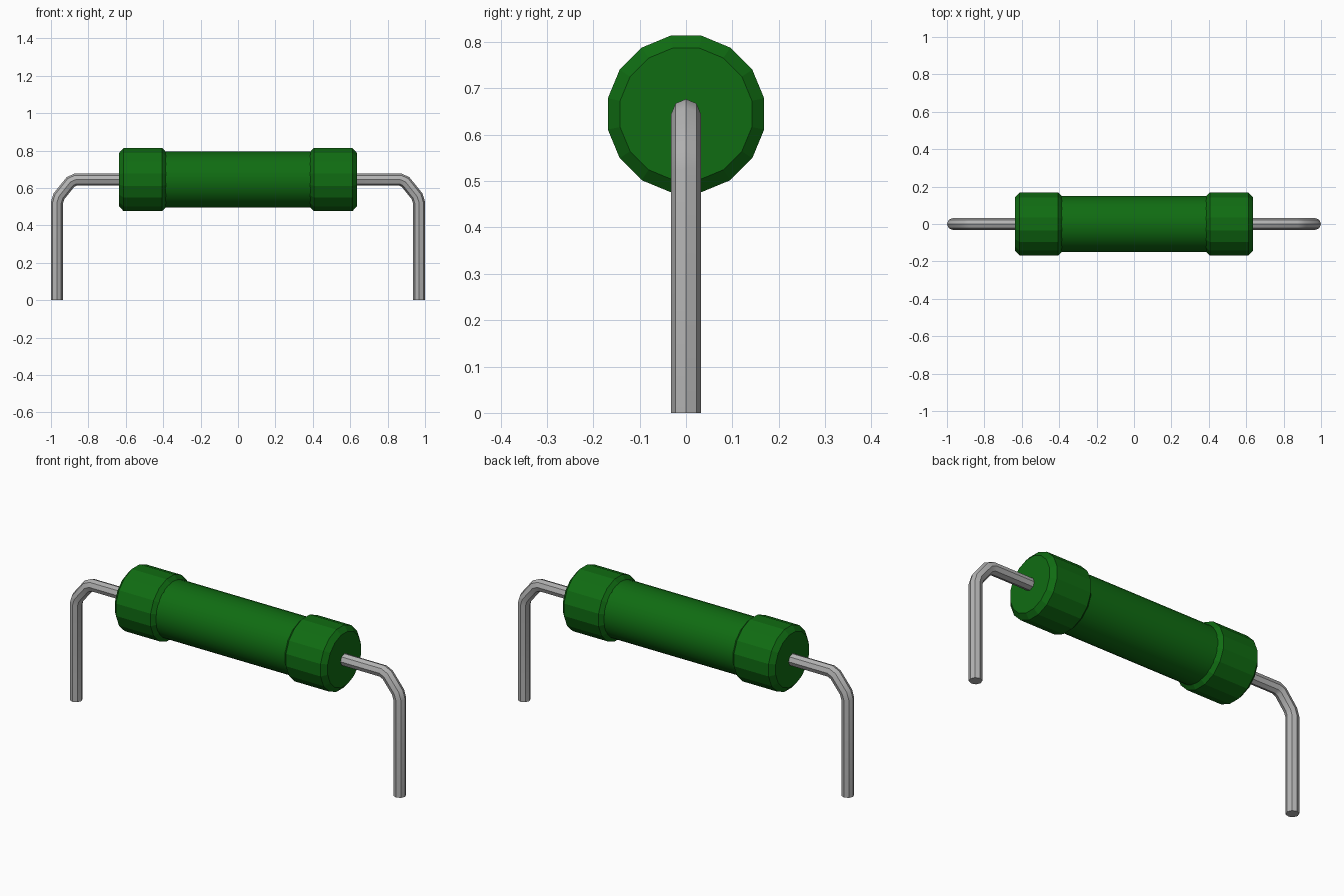
import bpy, bmesh, math
from mathutils import Vector

if "Cube" in bpy.data.objects:
    bpy.data.objects.remove(bpy.data.objects["Cube"], do_unlink=True)

AXIS_Z = 0.645


def material(name, color):
    mat = bpy.data.materials.new(name)
    mat.use_nodes = True
    mat.diffuse_color = color
    bsdf = next(n for n in mat.node_tree.nodes if n.type == 'BSDF_PRINCIPLED')
    bsdf.inputs["Base Color"].default_value = color
    return mat


green = material("green coating", (0.005, 0.15, 0.006, 1))
metal = material("grey metal", (0.45, 0.45, 0.45, 1))


def skin(name, rings, mat, smooth):
    """Join equal rings of points into a closed tube."""
    bm = bmesh.new()
    loops = [[bm.verts.new(p) for p in ring] for ring in rings]
    n = len(loops[0])
    for a, b in zip(loops, loops[1:]):
        for i in range(n):
            j = (i + 1) % n
            bm.faces.new((a[i], a[j], b[j], b[i]))
    bm.faces.new(loops[0])
    bm.faces.new(loops[-1])
    bmesh.ops.recalc_face_normals(bm, faces=bm.faces)
    mesh = bpy.data.meshes.new(name)
    bm.to_mesh(mesh)
    bm.free()
    mesh.materials.append(mat)
    obj = bpy.data.objects.new(name, mesh)
    bpy.context.collection.objects.link(obj)
    if smooth:
        bpy.ops.object.select_all(action='DESELECT')
        obj.select_set(True)
        bpy.context.view_layer.objects.active = obj
        bpy.ops.object.shade_smooth_by_angle(angle=math.radians(30))
    return obj


def lathe(name, profile, sides, mat, smooth):
    """Spin (x, radius) pairs around the long axis."""
    angles = [(i + 0.5) * math.tau / sides for i in range(sides)]
    rings = [[(x, r * math.cos(a), AXIS_Z + r * math.sin(a)) for a in angles]
             for x, r in profile]
    return skin(name, rings, mat, smooth)


def wire(name, path, radius, sides, mat):
    """Sweep a round section along an (x, z) path with mitred corners."""
    pts = [Vector((x, 0, z)) for x, z in path]
    dirs = [(b - a).normalized() for a, b in zip(pts, pts[1:])]
    rings = []
    for i, p in enumerate(pts):
        d0, d1 = dirs[max(i - 1, 0)], dirs[min(i, len(dirs) - 1)]
        tangent = (d0 + d1).normalized()
        side = Vector((-tangent.z, 0, tangent.x)) / tangent.dot(d0)
        rings.append([p + radius * (math.cos(a) * side + math.sin(a) * Vector((0, 1, 0)))
                      for a in (k * math.tau / sides for k in range(sides))])
    return skin(name, rings, mat, True)


# Central barrel
lathe("body", [(-0.4, 0.15), (-0.385, 0.15), (0.385, 0.15), (0.4, 0.15)], 32, green, True)

# Chamfered end caps and bent leads, one per side
cap = [(0.385, 0.15), (0.405, 0.172), (0.612, 0.172), (0.636, 0.145)]
lead = [(0.6, AXIS_Z), (0.868, AXIS_Z), (0.896, 0.632), (0.957, 0.556),
        (0.968, 0.522), (0.968, 0)]
for label, s in (("left", 1), ("right", -1)):
    lathe(label + "_cap", [(s * x, r) for x, r in cap], 16, green, False)
    wire(label + "_lead", [(s * x, z) for x, z in lead], 0.032, 8, metal)
